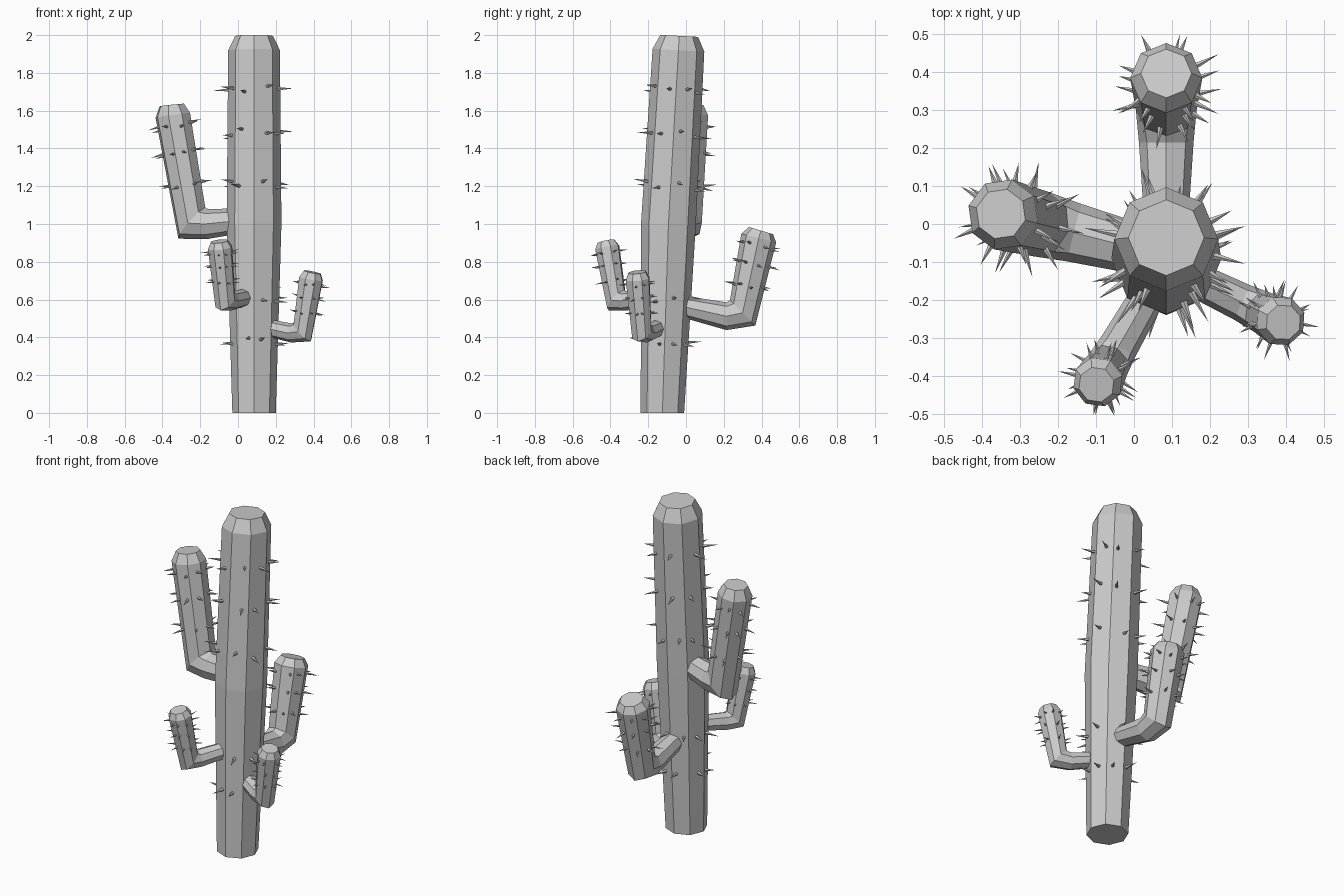
import bpy, bmesh, math, random
from mathutils import Vector, Matrix

if "Cube" in bpy.data.objects:
    bpy.data.objects.remove(bpy.data.objects["Cube"])

random.seed(4)
SIDES = 8


def finish(bm, name):
    bmesh.ops.recalc_face_normals(bm, faces=bm.faces)
    me = bpy.data.meshes.new(name)
    bm.to_mesh(me)
    bm.free()
    ob = bpy.data.objects.new(name, me)
    bpy.context.collection.objects.link(ob)
    return ob


def tube(name, pts, radii, side, flat_base=False):
    """Eight-sided mitred tube along a path lying in the plane normal to side."""
    bm = bmesh.new()
    rings = []
    n = len(pts)
    for i, (p, r) in enumerate(zip(pts, radii)):
        d0 = (pts[max(i, 1)] - pts[max(i, 1) - 1]).normalized()
        j = min(i, n - 2)
        d1 = (pts[j + 1] - pts[j]).normalized()
        t = (d0 + d1).normalized()
        if flat_base and i == 0:
            t = Vector((0, 0, 1))
        stretch = 1 / max(t.dot(d1), 0.5)
        up = side.cross(t).normalized()
        rings.append([bm.verts.new(p + side * r * math.cos(a) + up * r * stretch * math.sin(a))
                      for a in (2 * math.pi * k / SIDES for k in range(SIDES))])
    for a, b in zip(rings, rings[1:]):
        for k in range(SIDES):
            m = (k + 1) % SIDES
            bm.faces.new((a[k], a[m], b[m], b[k]))
    bm.faces.new(rings[0][::-1])
    bm.faces.new(rings[-1])
    return finish(bm, name)


def spines(name, p0, p1, r0, r1, fractions, length, thick):
    """Rings of small cones standing out from a tube section."""
    bm = bmesh.new()
    axis = (p1 - p0).normalized()
    x = axis.orthogonal().normalized()
    y = axis.cross(x)
    for f in fractions:
        for k in range(SIDES):
            a = 2 * math.pi * (k + 0.5 + random.uniform(-.3, .3)) / SIDES
            g = f + random.uniform(-.02, .02)
            out = x * math.cos(a) + y * math.sin(a)
            size = length * random.uniform(.75, 1.25)
            tilt = (out + axis * random.uniform(-.15, .15)).normalized()
            base = p0.lerp(p1, g) + out * (r0 + (r1 - r0) * g) * .92
            mat = Matrix.Translation(base + tilt * size / 2) @ tilt.to_track_quat('Z', 'Y').to_matrix().to_4x4()
            bmesh.ops.create_cone(bm, cap_ends=True, segments=5, radius1=thick, radius2=0,
                                  depth=size, matrix=mat)
    return finish(bm, name)


# Trunk, leaning slightly backward
trunk = [Vector((.085, y, z)) for y, z in ((-.125, 0), (-.093, 1.0), (-.04, 1.92), (-.036, 1.996))]
tube("trunk", trunk, (.115, .145, .137, .1), Vector((1, 0, 0)), True)
spines("trunk_spines_lower", trunk[0], trunk[1], .115, .145, (.38, .6), .07, .01)
spines("trunk_spines_upper", trunk[1], trunk[2], .145, .137, (.22, .52, .77), .075, .01)

# Arms: trunk axis point, tip point, (distance, height, radius) profile, spine length
arms = {
    "left_arm": ((.085, -.085), (-.345, .025),
                 ((.05, 1.02, .065), (.25, 1.0, .078), (.34, 1.005, .087),
                  (.444, 1.575, .095), (.45, 1.63, .067)), .062),
    "back_arm": ((.085, -.105), (.085, .405),
                 ((.08, .565, .056), (.32, .512, .072), (.405, .53, .08),
                  (.49, .925, .095), (.502, .965, .067)), .058),
    "front_left_arm": ((.085, -.105), (-.1, -.425),
                       ((.06, .615, .045), (.25, .593, .052), (.305, .597, .057),
                        (.36, .875, .067), (.368, .908, .048)), .042),
    "front_right_arm": ((.085, -.11), (.395, -.26),
                        ((.06, .455, .045), (.22, .423, .05), (.285, .43, .056),
                         (.335, .71, .067), (.343, .745, .048)), .042),
}
for name, (a, b, profile, length) in arms.items():
    origin = Vector((*a, 0))
    out = (Vector((*b, 0)) - origin).normalized()
    side = out.cross(Vector((0, 0, 1)))
    pts = [origin + out * d + Vector((0, 0, z)) for d, z, r in profile]
    radii = [r for d, z, r in profile]
    tube(name, pts, radii, side)
    spines(name + "_spines", pts[2], pts[3], radii[2], radii[3], (.36, .65, .9), length, length * .14)
